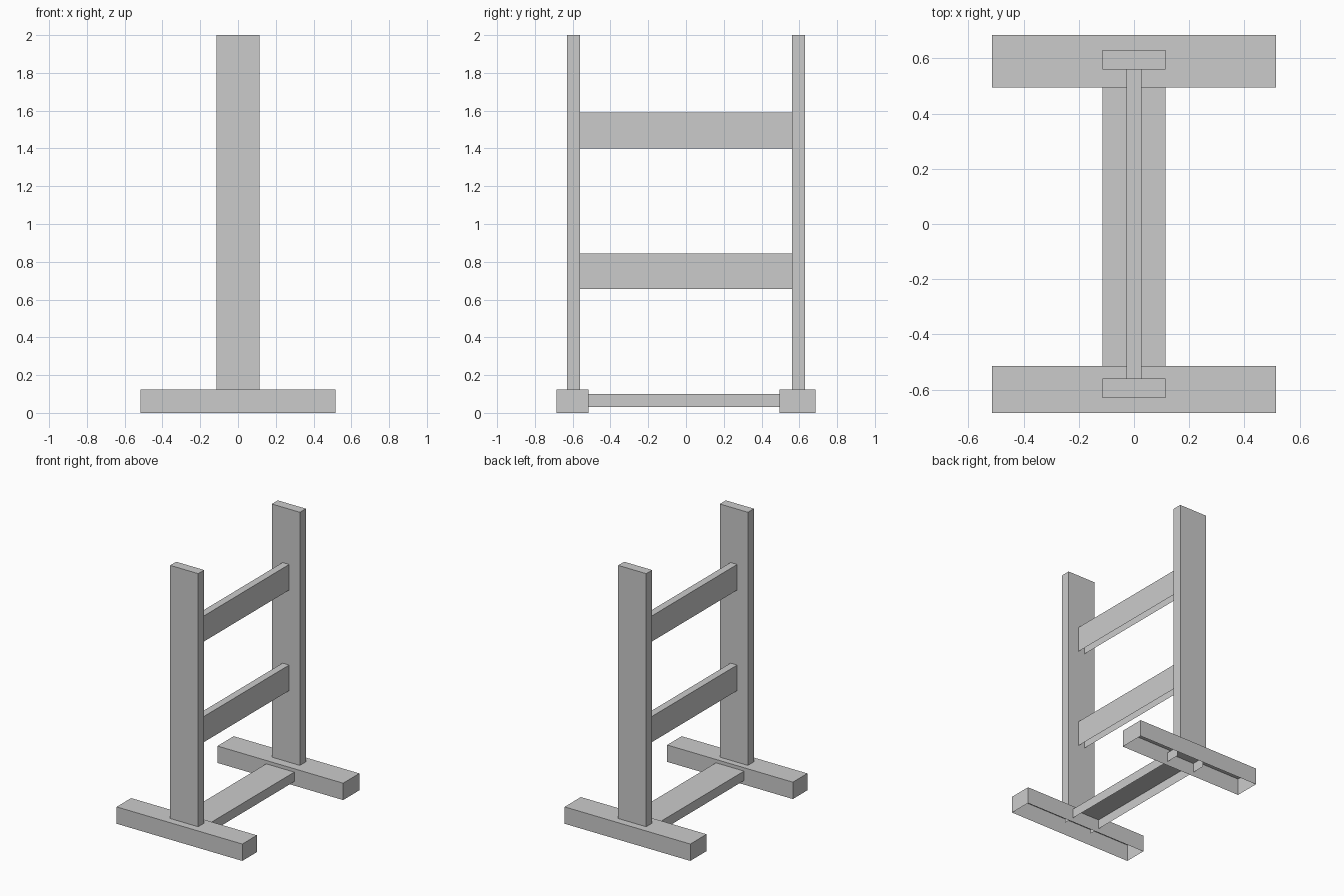
import bpy, bmesh

if "Cube" in bpy.data.objects:
    bpy.data.objects.remove(bpy.data.objects["Cube"])


def open_box(name, x, y, z, open_ends=False):
    """Box between the given (min, max) ranges, without a bottom face and optionally without y ends."""
    bm = bmesh.new()
    bmesh.ops.create_cube(bm, size=1)
    drop = [f for f in bm.faces
            if f.normal.z < -0.5 or (open_ends and abs(f.normal.y) > 0.5)]
    bmesh.ops.delete(bm, geom=drop, context='FACES')
    for v in bm.verts:
        v.co = [r[0] + (c + 0.5) * (r[1] - r[0]) for c, r in zip(v.co, (x, y, z))]
    mesh = bpy.data.meshes.new(name)
    bm.to_mesh(mesh)
    bm.free()
    obj = bpy.data.objects.new(name, mesh)
    bpy.context.collection.objects.link(obj)
    return obj


POST_W, RAIL_W, FOOT_W = (-0.115, 0.115), (-0.027, 0.027), (-0.515, 0.515)

# Feet, hollow underneath
open_box("front_foot", FOOT_W, (-0.685, -0.515), (0, 0.125))
open_box("back_foot", FOOT_W, (0.495, 0.685), (0, 0.125))

# Upright posts standing on the feet
open_box("front_post", POST_W, (-0.63, -0.56), (0.125, 2))
open_box("back_post", POST_W, (0.56, 0.63), (0.125, 2))

# Cross rails between the posts
for name, z in (("lower_rail", 0.655), ("upper_rail", 1.4)):
    open_box(name, RAIL_W, (-0.56, 0.56), (z, z + 0.19), open_ends=True)

# Flat stretcher running into both feet
open_box("base_stretcher", POST_W, (-0.6, 0.6), (0.03, 0.1), open_ends=True)
